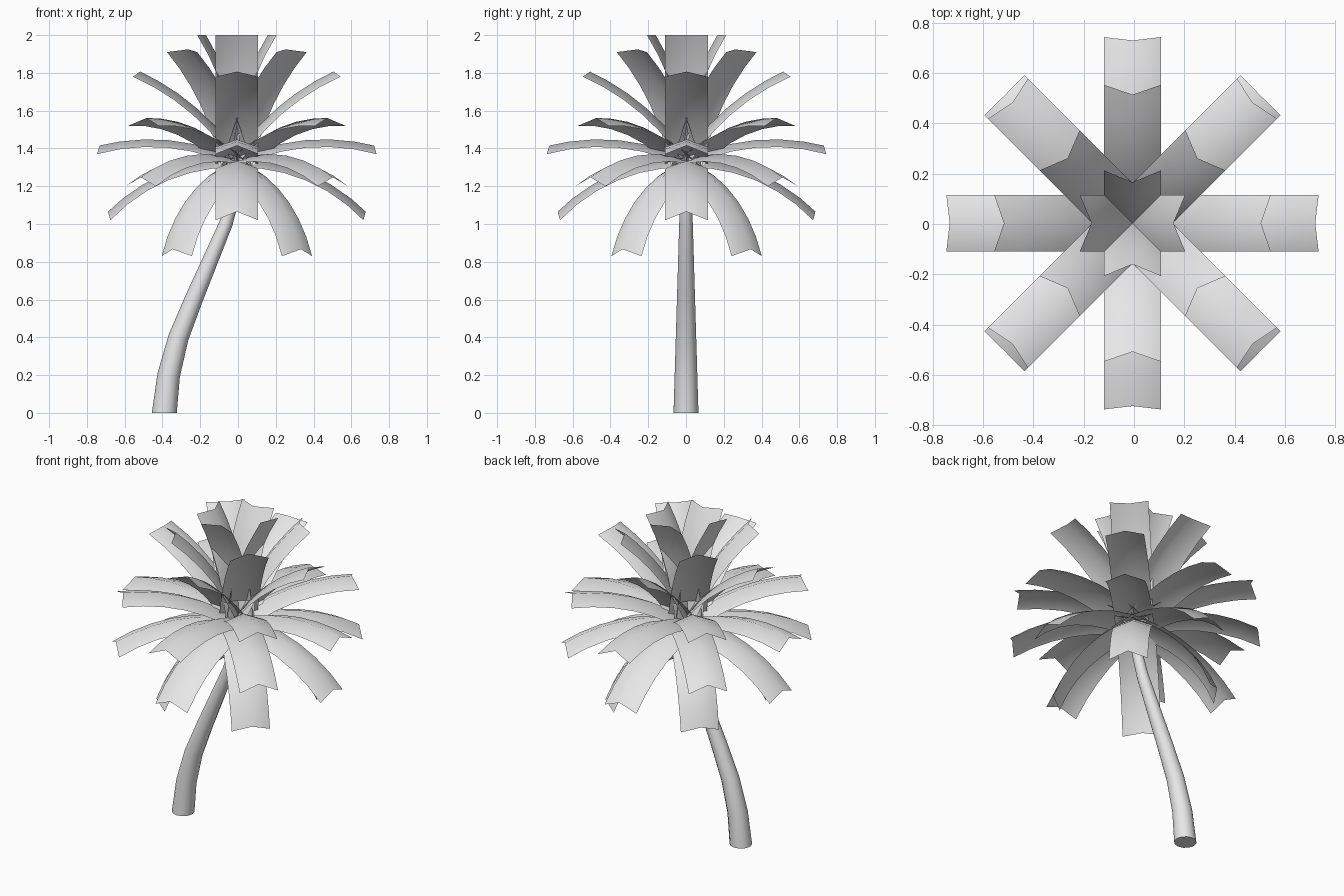
import bpy, bmesh
from math import sin, cos, pi, atan2, hypot, radians
from mathutils import Vector, Matrix

cube = bpy.data.objects.get("Cube")
if cube:
    bpy.data.objects.remove(cube, do_unlink=True)

grey = bpy.data.materials.new("light_grey")
grey.use_nodes = True
grey.diffuse_color = (0.8, 0.8, 0.8, 1)
grey.node_tree.nodes["Principled BSDF"].inputs["Base Color"].default_value = (0.8, 0.8, 0.8, 1)


def finish_mesh(bm, name):
    mesh = bpy.data.meshes.new(name)
    for face in bm.faces:
        face.smooth = True
    bm.to_mesh(mesh)
    bm.free()
    mesh.materials.append(grey)
    return mesh


def add_object(mesh, name, matrix=Matrix()):
    obj = bpy.data.objects.new(name, mesh)
    obj.matrix_world = matrix
    bpy.context.collection.objects.link(obj)
    return obj


# Frond: an arched strip folded along its midrib, with a notched tip
HALF_WIDTH, FOLD, NOTCH, STEPS = 0.113, 0.04, 0.025, 6
CROWN = Vector((-0.006, 0.003, 1.3))


def frond_mesh(name, reach, rise, bend):
    chord, slope = hypot(reach, rise), atan2(rise, reach)
    radius = chord / (2 * sin(bend / 2))
    start = slope + bend / 2
    bm = bmesh.new()
    rows = []
    for i in range(STEPS + 1):
        angle = start - bend * i / STEPS
        x = radius * (sin(start) - sin(angle))
        z = radius * (cos(angle) - cos(start))
        cut = NOTCH if i == STEPS else 0
        rib = (x - FOLD * sin(angle) - cut * cos(angle), 0,
               z + FOLD * cos(angle) - cut * sin(angle))
        rows.append([bm.verts.new(p) for p in
                     ((x, -HALF_WIDTH, z), rib, (x, HALF_WIDTH, z))])
    for a, b in zip(rows, rows[1:]):
        for j in range(2):
            bm.faces.new((a[j], b[j], b[j + 1], a[j + 1]))
    return finish_mesh(bm, name)


# Crown: eight tiers of four fronds, alternate tiers turned by an eighth
# tip distance, tip height, bend in degrees
tiers = [(0.21, 2.0, 30), (0.41, 1.91, 32), (0.55, 1.78, 35), (0.70, 1.52, 40),
         (0.74, 1.37, 42), (0.72, 1.20, 45), (0.67, 1.02, 48), (0.45, 0.83, 50)]
for t, (reach, height, bend) in enumerate(tiers):
    mesh = frond_mesh(f"frond_tier_{t + 1}", reach, height - CROWN.z, radians(bend))
    for k in range(4):
        turn = k * pi / 2 + (t % 2) * pi / 4
        add_object(mesh, f"frond_{t + 1}_{k + 1}",
                   Matrix.Translation(CROWN) @ Matrix.Rotation(turn, 4, "Z"))

# Trunk: tapered rings swept along a leaning path
path = [Vector((x, 0, z)) for x, z in
        ((-0.39, 0), (-0.367, 0.2), (-0.315, 0.4), (-0.235, 0.6),
         (-0.15, 0.8), (-0.065, 1.0), (-0.02, 1.15), (0, 1.31))]
SIDES = 12
bm = bmesh.new()
rings = []
for i, centre in enumerate(path):
    along = path[min(i + 1, len(path) - 1)] - path[max(i - 1, 0)]
    if i == 0:
        along = Vector((0, 0, 1))
    along.normalize()
    across = Vector((along.z, 0, -along.x))
    radius = 0.066 - 0.03 * centre.z
    rings.append([bm.verts.new(centre + radius * (across * cos(a) + Vector((0, sin(a), 0))))
                  for a in (2 * pi * k / SIDES for k in range(SIDES))])
for low, high in zip(rings, rings[1:]):
    for k in range(SIDES):
        n = (k + 1) % SIDES
        bm.faces.new((low[k], low[n], high[n], high[k]))
bm.faces.new(rings[0][::-1])
bm.faces.new(rings[-1])
trunk = add_object(finish_mesh(bm, "trunk"), "trunk")
bpy.ops.object.select_all(action="DESELECT")
trunk.select_set(True)
bpy.context.view_layer.objects.active = trunk
bpy.ops.object.shade_smooth_by_angle(angle=radians(40))
